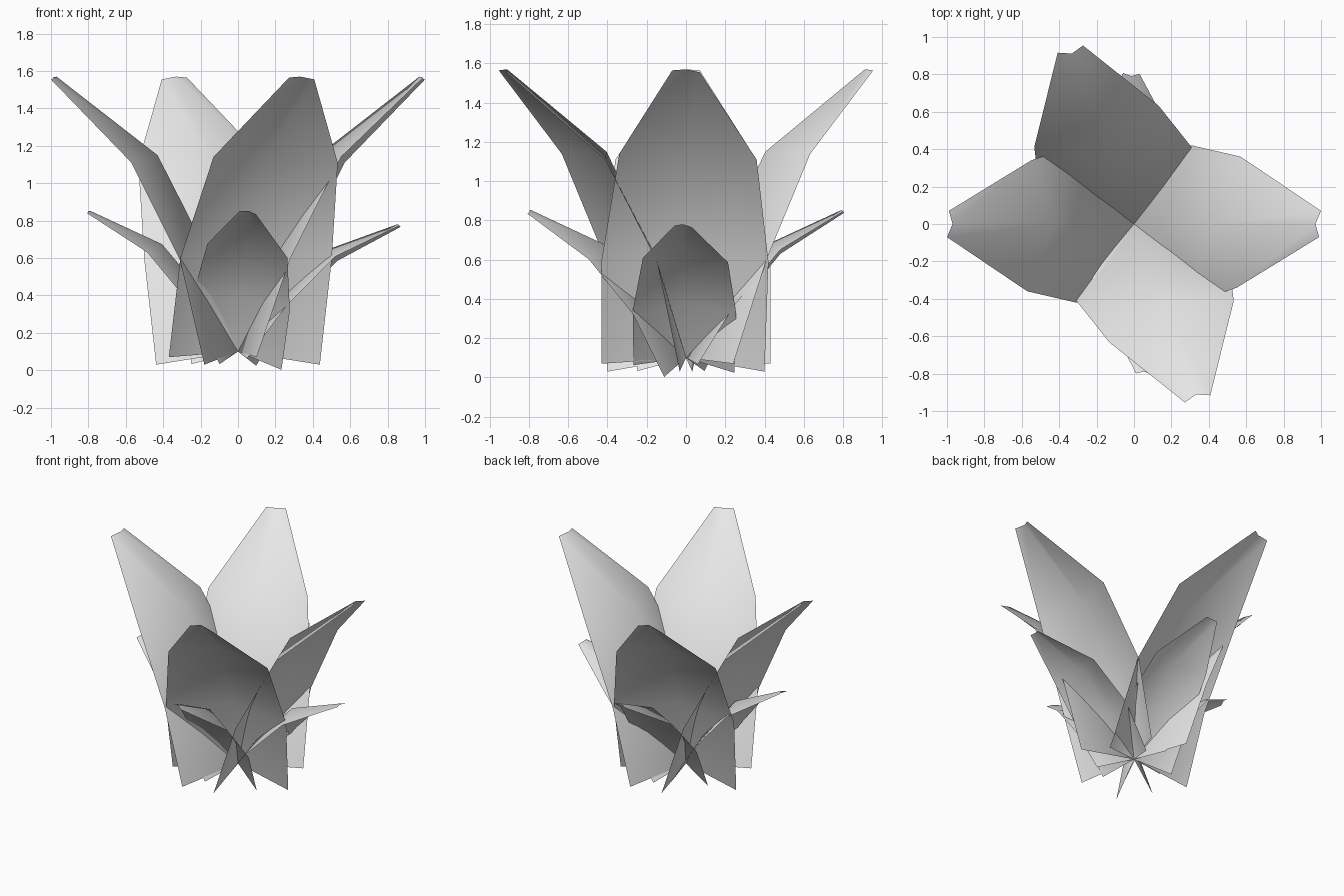
import bpy, math
from mathutils import Matrix, Vector

if "Cube" in bpy.data.objects:
    bpy.data.objects.remove(bpy.data.objects["Cube"])

# single flat grey for all leaves
grey = bpy.data.materials.new("leaf_grey")
grey.diffuse_color = (0.8, 0.8, 0.8, 1)
grey.use_nodes = True
grey.node_tree.nodes["Principled BSDF"].inputs["Base Color"].default_value = grey.diffuse_color

# leaf grid: each row is right edge, midrib, left edge (outward, sideways, up)
ROWS = [
    [(0.10, -0.43, -0.03), (0.00, 0, 0.00), (0.18, 0.40, -0.07)],
    [(0.28, -0.43, 0.50), (0.16, 0, 0.52), (0.31, 0.42, 0.49)],
    [(0.55, -0.34, 1.04), (0.43, 0, 1.05), (0.57, 0.36, 1.01)],
    [(0.99, -0.07, 1.465), (0.97, 0, 1.47), (1.00, 0.07, 1.455)],
]
CHORD = Vector((0.97, 0, 1.47))


def leaf(name, heading, size=1.0, pitch=0.0, roll=0.0):
    m = (Matrix.Translation((0, 0, 0.1))
         @ Matrix.Rotation(math.radians(heading), 4, 'Z')
         @ Matrix.Rotation(math.radians(pitch), 4, 'Y')
         @ Matrix.Rotation(math.radians(roll), 4, CHORD)
         @ Matrix.Scale(size, 4))
    verts = [m @ Vector(p) for row in ROWS for p in row]
    faces = [(3 * r + c, 3 * r + c + 1, 3 * r + c + 4, 3 * r + c + 3)
             for r in range(3) for c in range(2)]
    me = bpy.data.meshes.new(name)
    me.from_pydata(verts, [], faces)
    me.materials.append(grey)
    me.shade_smooth()
    ob = bpy.data.objects.new(name, me)
    bpy.context.collection.objects.link(ob)


# tall inner leaves
for i, a in enumerate((0, 110, 180, 290)):
    leaf(f"large_leaf_{i + 1}", a)

# low outer leaves
leaf("small_leaf_right", -1, 0.62, 18)
leaf("small_leaf_back", 91, 0.62, 13)
leaf("small_leaf_left", 180, 0.62, 13)
leaf("small_leaf_front", 274, 0.62, 13, -10)
